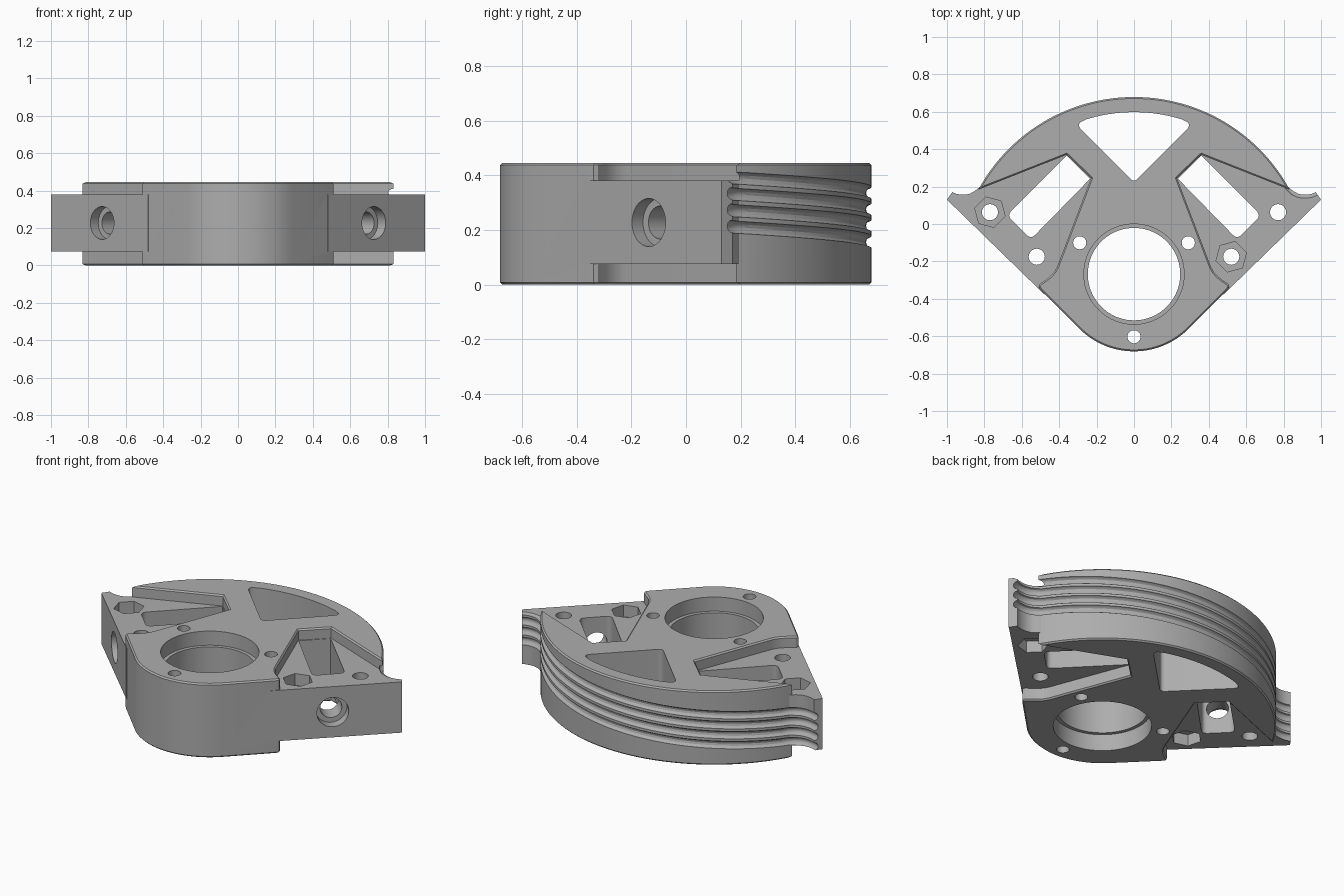
import bpy, bmesh
from math import sin, cos, pi, radians, atan2
from mathutils import Vector, Matrix

if "Cube" in bpy.data.objects:
    bpy.data.objects.remove(bpy.data.objects["Cube"])

H = 0.445            # full height
CY = -0.268          # centre shared by the bore and both arcs
R_BACK, R_NOSE = 0.947, 0.413
TIP = 28.5           # angle where the back arc meets the ear recess
EAR_LOW, EAR_HIGH = 0.075, 0.38

metal = bpy.data.materials.new("machined grey")
metal.use_nodes = True
grey = (0.42, 0.42, 0.42, 1)
metal.diffuse_color = grey
metal.node_tree.nodes["Principled BSDF"].inputs["Base Color"].default_value = grey


def arc(radius, start, end, n):
    steps = [radians(start + (end - start) * i / n) for i in range(n + 1)]
    return [(radius * cos(a), CY + radius * sin(a)) for a in steps]


def mirror(points):
    return [(-x, y) for x, y in reversed(points)]


def rounded(corners, n=6):
    """Round each (x, y, setback) corner."""
    out = []
    for i, (x, y, r) in enumerate(corners):
        p = Vector((x, y))
        if r == 0:
            out.append((x, y))
            continue
        a = p + (Vector(corners[i - 1][:2]) - p).normalized() * r
        b = p + (Vector(corners[(i + 1) % len(corners)][:2]) - p).normalized() * r
        for k in range(n + 1):
            t = k / n
            out.append(tuple(a * (1 - t) ** 2 + p * 2 * t * (1 - t) + b * t * t))
    return out


def finish(name, bm):
    """Turn every face outward and make the object."""
    bm.normal_update()
    bmesh.ops.recalc_face_normals(bm, faces=bm.faces[:])
    if bm.calc_volume(signed=True) < 0:
        bmesh.ops.reverse_faces(bm, faces=bm.faces[:])
    mesh = bpy.data.meshes.new(name)
    bm.to_mesh(mesh)
    bm.free()
    mesh.materials.append(metal)
    ob = bpy.data.objects.new(name, mesh)
    bpy.context.scene.collection.objects.link(ob)
    return ob


def loft(name, rings, chamfer=0):
    """Closed solid through rings of equal length."""
    bm = bmesh.new()
    loops = [[bm.verts.new(co) for co in ring] for ring in rings]
    for low, high in zip(loops, loops[1:]):
        for i in range(len(low)):
            bm.faces.new((low[i - 1], low[i], high[i], high[i - 1]))
    bm.faces.new(loops[0][::-1])
    bm.faces.new(loops[-1])
    bm.normal_update()
    if chamfer:
        rims = [e for e in bm.edges if abs(e.verts[0].co.z - e.verts[1].co.z) < 1e-4]
        bmesh.ops.bevel(bm, geom=rims, offset=chamfer, segments=1, affect='EDGES')
    return finish(name, bm)


def prism(name, points, low, high, chamfer=0):
    return loft(name, [[(x, y, z) for x, y in points] for z in (low, high)], chamfer)


def rod(name, radius, centre, depth, direction=(0, 0, 1), sides=40, turn=0):
    bm = bmesh.new()
    aim = Vector(direction).to_track_quat('Z', 'Y').to_matrix().to_4x4()
    bmesh.ops.create_cone(bm, cap_ends=True, segments=sides, radius1=radius,
                          radius2=radius, depth=depth,
                          matrix=Matrix.Translation(centre) @ aim @ Matrix.Rotation(turn, 4, 'Z'))
    return finish(name, bm)


def combine(target, tool, operation='DIFFERENCE'):
    mod = target.modifiers.new("combine", 'BOOLEAN')
    mod.operation, mod.object, mod.solver = operation, tool, 'EXACT'
    graph = bpy.context.evaluated_depsgraph_get()
    mesh = bpy.data.meshes.new_from_object(target.evaluated_get(graph))
    target.modifiers.clear()
    target.data = mesh
    bpy.data.objects.remove(tool)


# Full-height core: round nose, waist beside each ear, wide back arc
back = arc(R_BACK, TIP, 180 - TIP, 72)
waist = rounded([(0.505, -0.322, 0), (0.425, -0.265, 0.05), (0.23, 0.245, 0), (0.36, 0.37, 0)])
side = [(0.495, -0.357), (0.511, -0.338)] + waist
mount = prism("clamp_bracket", arc(R_NOSE, -135, -45, 32) + side + back + mirror(side),
              0, H, 0.008)

# Thinner ears with a hollow sweep up to each tip
sweep = [(0.972, 0.17), (0.95, 0.161), (0.925, 0.157), (0.9, 0.157),
         (0.875, 0.163), (0.853, 0.175), (0.835, 0.19), (0.82, 0.198)]
ear = ([(0.48, -0.376), (1.0, 0.13)] + sweep
       + [(0.75, 0.25), (0.38, 0.4), (0.2, 0.25), (0.35, -0.3)])
for label, outline in (("left", ear), ("right", mirror(ear))):
    combine(mount, prism(label + "_ear", outline, EAR_LOW, EAR_HIGH), 'UNION')

# Bore with a narrower lip between two wider ends
combine(mount, rod("bore", 0.247, (0, CY, H / 2), 1, sides=80))
for z in (0.1 - 0.5, 0.36 + 0.5):
    combine(mount, rod("bore_end", 0.268, (0, CY, z), 1, sides=80))

# Three fixing holes around the bore
for a in (30, 150, 270):
    x, y = arc(0.335, a, a, 1)[0]
    combine(mount, rod("fixing_hole", 0.035, (x, y, H / 2), 1, sides=32))

# Rounded triangular window following the back arc
corner = rounded([(0, 0.222, 0.03), (0.315, 0.537, 0.05), (0.2, 0.575, 0),
                  (-0.2, 0.575, 0), (-0.315, 0.537, 0.05)])
window = corner[:14] + arc(0.866, 73, 107, 20) + corner[-7:]
combine(mount, prism("window", window, -0.2, 0.7))

# Slots, bolt holes, hex pockets and cross holes in the ears
for s in (1, -1):
    slot = rounded([((u + v) * 0.7071, (v - u) * 0.7071, r) for u, v, r in
                    ((-0.004, 0.337, 0), (0.448, 0.332, 0.035),
                     (0.448, 0.513, 0.035), (-0.004, 0.513, 0))])
    combine(mount, prism("slot", [(s * x, y) for x, y in slot], -0.2, 0.7))
    for x, y, hex_on_top in ((0.77, 0.063, s < 0), (0.52, -0.175, s > 0)):
        combine(mount, rod("bolt_hole", 0.043, (s * x, y, H / 2), 1, sides=32))
        z = EAR_HIGH if hex_on_top else EAR_LOW
        combine(mount, rod("hex_pocket", 0.084, (s * x, y, z), 0.14, sides=6,
                           turn=radians(45 * s)))
    out = (s, -1, 0)
    combine(mount, rod("cross_hole", 0.06, (s * 0.69, -0.1, 0.227), 0.4, out))
    combine(mount, rod("cross_counterbore", 0.088, (s * 0.77, -0.18, 0.227), 0.24, out))

# Four slanted round grooves along the back, running out over the ear tips
run_out = [(1.01, 0.19)] + sweep[:6]
path = run_out + arc(R_BACK + 0.003, TIP + 1, 179 - TIP, 72) + mirror(run_out)
for i in range(4):
    rings = []
    for k, (x, y) in enumerate(path):
        before, after = path[max(k - 1, 0)], path[min(k + 1, len(path) - 1)]
        along = (Vector(after) - Vector(before)).normalized()
        z = 0.335 - 0.06 * i + 0.051 * (pi / 2 - atan2(y - CY, x))
        ring = [(0.023 * cos(a), 0.023 * sin(a)) for a in (pi * j / 6 for j in range(12))]
        rings.append([(x + along.y * p, y - along.x * p, z + q) for p, q in ring])
    combine(mount, loft("groove", rings))

# One material, smooth curves, crisp edges
mount.data.materials.clear()
mount.data.materials.append(metal)
bpy.ops.object.select_all(action='DESELECT')
mount.select_set(True)
bpy.context.view_layer.objects.active = mount
bpy.ops.object.shade_smooth_by_angle(angle=radians(30))
